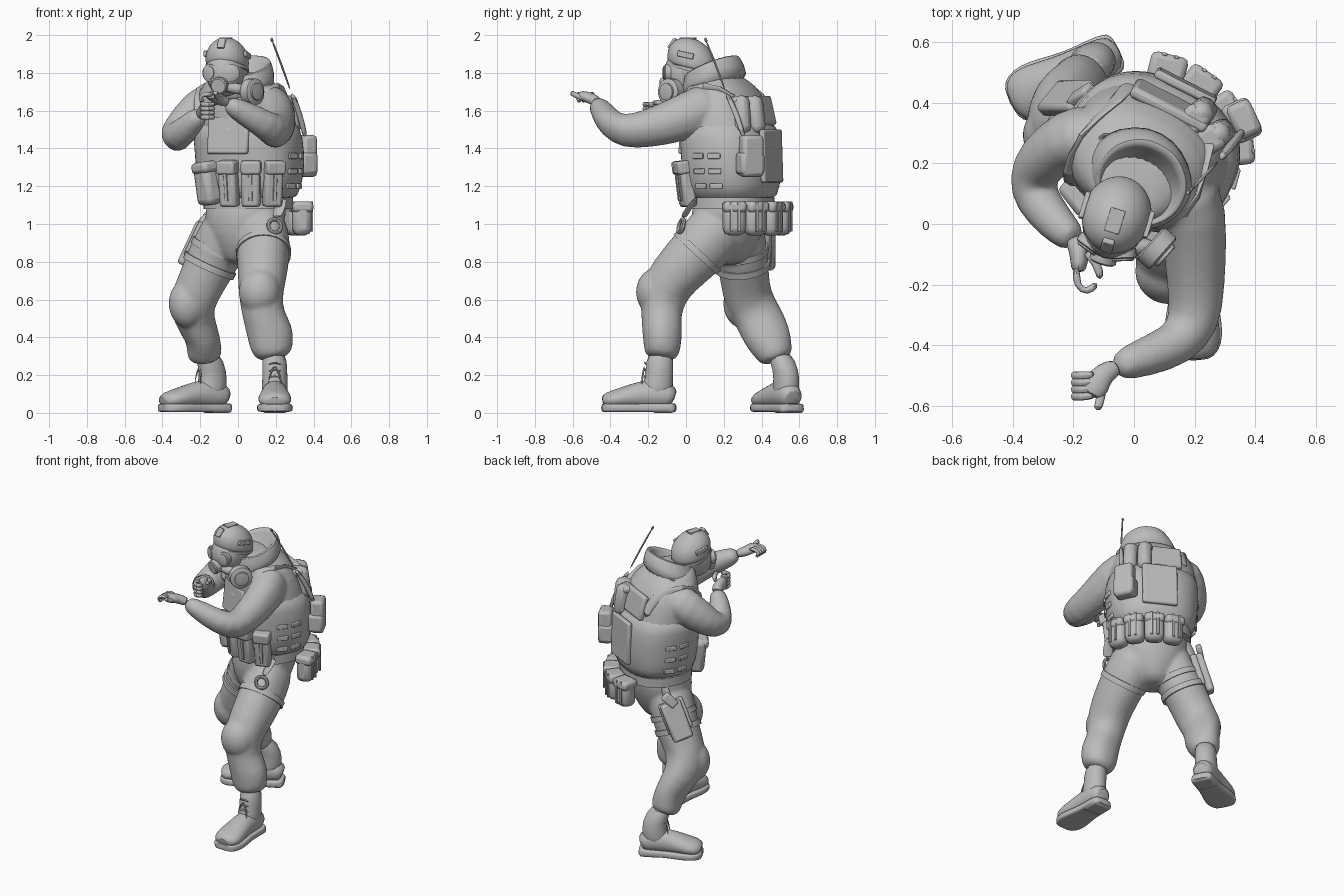
import bpy, bmesh, random
from math import sin, cos, pi, radians, atan2, copysign
from mathutils import Vector, Matrix

random.seed(4)
if "Cube" in bpy.data.objects:
    bpy.data.objects.remove(bpy.data.objects["Cube"])

GREY = bpy.data.materials.new("plain_grey")
GREY.use_nodes = True
GREY.diffuse_color = (0.5, 0.5, 0.5, 1)
GREY.node_tree.nodes["Principled BSDF"].inputs["Base Color"].default_value = (0.5, 0.5, 0.5, 1)
Z = Vector((0, 0, 1))
Y = Vector((0, 1, 0))
TORSO_YAW, HEAD_YAW = radians(-27), radians(-17)
parts = []


def finish(name, bm, sub=0, bevel=0):
    bmesh.ops.recalc_face_normals(bm, faces=bm.faces)
    me = bpy.data.meshes.new(name)
    bm.to_mesh(me)
    bm.free()
    me.materials.append(GREY)
    ob = bpy.data.objects.new(name, me)
    bpy.context.collection.objects.link(ob)
    if bevel:
        mod = ob.modifiers.new("bevel", "BEVEL")
        mod.width, mod.segments = bevel, 2
    if sub:
        mod = ob.modifiers.new("subsurf", "SUBSURF")
        mod.levels = mod.render_levels = sub
    parts.append(ob)
    return ob


def loft(name, rings, ref=None, yaw=0, tilt=0, n=16, sub=1, power=2, fold=0):
    """Skin elliptical rings (x, y, z, a, b); flat when ref is None, else square to the path."""
    bm, loops = bmesh.new(), []
    pts = [Vector(r[:3]) for r in rings]
    for i, r in enumerate(rings):
        if ref is None:
            u, v = Vector((cos(yaw), sin(yaw), 0)), Vector((-sin(yaw), cos(yaw), 0))
        else:
            t = (pts[min(i + 1, len(pts) - 1)] - pts[max(i - 1, 0)]).normalized()
            side = ref if abs(t.dot(ref)) < 0.95 else Vector((1, 0, 0))
            u = t.cross(side).normalized()
            v = u.cross(t)
        loop = []
        for k in range(n):
            c, s = cos(2 * pi * k / n), sin(2 * pi * k / n)
            f = 1 + random.uniform(-fold, fold)
            p = copysign(abs(c) ** (2 / power), c) * r[3] * f
            q = copysign(abs(s) ** (2 / power), s) * r[4] * f
            loop.append(bm.verts.new(pts[i] + u * p + v * q + Z * tilt * q))
        loops.append(loop)
    for a, b in zip(loops, loops[1:]):
        for k in range(n):
            bm.faces.new((a[k], a[k - 1], b[k - 1], b[k]))
    bm.faces.new(loops[0])
    bm.faces.new(loops[-1])
    return finish(name, bm, sub)


def tube(name, pts, a, b=None, n=8, sub=1, ref=Z):
    return loft(name, [(*p, a, b or a) for p in pts], ref=ref, n=n, sub=sub)


def disc(name, p, d, r, h, n=24):
    """Short drum with chamfered rims, centred on p along d."""
    p, d = Vector(p), Vector(d).normalized()
    prof = ((-.5, .85), (-.4, 1), (.4, 1), (.5, .85))
    return loft(name, [(*(p + d * h * t), r * s, r * s) for t, s in prof], ref=Z, n=n, sub=0)


def band(name, p, d, a, b, h=0.035):
    p, d = Vector(p), Vector(d).normalized()
    return loft(name, [(*(p + d * h * t), a, b) for t in (-.5, .5)], ref=Y, n=24, sub=0)


def box(name, loc, size, yaw=0, pitch=0, roll=0, bevel=0.012):
    bm = bmesh.new()
    bmesh.ops.create_cube(bm, size=1, matrix=Matrix.Diagonal((*size, 1)))
    rot = Matrix.Rotation(yaw, 4, "Z") @ Matrix.Rotation(roll, 4, "Y") @ Matrix.Rotation(pitch, 4, "X")
    bm.transform(Matrix.Translation(loc) @ rot)
    return finish(name, bm, bevel=bevel)


def ball(name, loc, radii, yaw=0):
    bm = bmesh.new()
    bmesh.ops.create_uvsphere(bm, u_segments=24, v_segments=14, radius=1)
    bm.transform(Matrix.Translation(loc) @ Matrix.Rotation(yaw, 4, "Z") @ Matrix.Diagonal((*radii, 1)))
    return finish(name, bm)


def ring(name, loc, r, thick, rot):
    bpy.ops.mesh.primitive_torus_add(location=loc, rotation=rot, major_radius=r, minor_radius=thick,
                                     major_segments=20, minor_segments=8)
    ob = bpy.context.object
    ob.name = name
    ob.data.materials.append(GREY)
    parts.append(ob)


def fuse(name, obs):
    """Melt overlapping cloth parts into one continuous skin."""
    bpy.ops.object.select_all(action="DESELECT")
    for ob in obs:
        ob.select_set(True)
        if ob != obs[0]:
            parts.remove(ob)
    bpy.context.view_layer.objects.active = obs[0]
    bpy.ops.object.convert(target="MESH")
    bpy.ops.object.join()
    obs[0].name = name
    mod = obs[0].modifiers.new("skin", "REMESH")
    mod.mode, mod.voxel_size, mod.use_smooth_shade = "VOXEL", .011, True
    mod = obs[0].modifiers.new("relax", "SMOOTH")
    mod.factor, mod.iterations = .5, 6


# Torso and vest
BODY = [(.06, .25, 1.10, .225, .195), (.063, .245, 1.2, .26, .22), (.065, .24, 1.32, .275, .232),
        (.055, .235, 1.45, .275, .23), (.035, .215, 1.58, .27, .215), (.02, .20, 1.69, .245, .19),
        (.01, .17, 1.77, .17, .15), (-.01, .12, 1.81, .1, .1)]
jacket = loft("jacket_torso", BODY, yaw=TORSO_YAW, n=24, power=2.3, fold=.01)
loft("vest", [(x, y, z, a + .014, b + .014) for x, y, z, a, b in BODY[:5]], yaw=TORSO_YAW, n=28, power=2.4)
loft("belt", [(.055, .245, z, .235, .21) for z in (1.08, 1.14)], yaw=TORSO_YAW, n=32, sub=0, power=2.3)


def on_torso(deg, z, out=0):
    """Point on the torso side (0 = front, + = its left) and the yaw facing outward there."""
    z0 = min(max(z, BODY[0][2]), BODY[-1][2] - .001)
    lo = max(i for i in range(len(BODY) - 1) if BODY[i][2] <= z0)
    f = (z0 - BODY[lo][2]) / (BODY[lo + 1][2] - BODY[lo][2])
    x, y, _, a, b = (p + (q - p) * f for p, q in zip(BODY[lo], BODY[lo + 1]))
    ph = radians(deg)
    rot = Matrix.Rotation(TORSO_YAW, 3, "Z")
    nrm = (rot @ Vector((sin(ph) / a, -cos(ph) / b, 0))).normalized()
    pos = Vector((x, y, z)) + rot @ Vector((a * sin(ph), -b * cos(ph), 0)) + nrm * out
    return pos, atan2(nrm.x, -nrm.y)


def stick(name, deg, z, size, out=0, pitch=0, roll=0, bevel=.012):
    pos, yaw = on_torso(deg, z, out)
    return box(name, pos, size, yaw, pitch, roll, bevel)


# Magazine pouches with flaps
for i, deg in enumerate((0, 25, 50)):
    stick(f"magazine_pouch_{i}", deg, 1.21, (.1, .07, .24), .026, radians(7), bevel=.018)
    stick(f"magazine_flap_{i}", deg, 1.30, (.106, .08, .07), .034, radians(7))
    stick(f"magazine_strap_{i}", deg, 1.22, (.02, .01, .2), .064, radians(7), bevel=.003)
stick("side_pouch", -29, 1.215, (.12, .1, .23), .03, radians(5), radians(-6), bevel=.03)
stick("side_pouch_flap", -29, 1.3, (.126, .11, .06), .035, radians(5), radians(-6), bevel=.02)
stick("chest_panel", 0, 1.47, (.24, .03, .2), -.002, radians(-6))

# Belt pouches around the left hip and back
for i, deg in enumerate((120, 145, 170, 195)):
    stick(f"belt_pouch_{i}", deg, 1.03, (.12, .1, .18), .06, bevel=.035)
    stick(f"belt_pouch_flap_{i}", deg, 1.09, (.125, .11, .06), .062, bevel=.02)
    for s in (-3.5, 3.5):
        stick(f"belt_pouch_strap_{i}", deg + s, 1.04, (.016, .01, .16), .114, bevel=.003)

# Vest back panels, side webbing and back pouches
stick("back_panel", 180, 1.36, (.22, .03, .28), .008, radians(-2), bevel=.01)
stick("upper_back_panel", 180, 1.6, (.28, .04, .16), -.012, radians(-14), bevel=.015)
for z in (1.2, 1.28, 1.36):
    for deg in (78, 100, -78, -100):
        stick("side_webbing", deg, z, (.07, .014, .03), .015, bevel=.005)
for i, deg in enumerate((141, 160)):
    stick(f"back_pouch_{i}", deg, 1.58, (.085, .085, .2), .022, radians(-8), bevel=.035)
    stick(f"back_pouch_flap_{i}", deg, 1.65, (.09, .09, .05), .012, radians(-8), bevel=.02)
for deg, side in ((35, "left"), (-35, "right")):
    path = [on_torso(deg, 1.5, .015)[0], on_torso(deg * 1.3, 1.68, .02)[0], on_torso(deg * 2.6, 1.745, .045)[0],
            on_torso(180 - deg, 1.68, .015)[0], on_torso(180 - deg, 1.55, .015)[0]]
    tube(f"{side}_shoulder_strap", path, .035, .012, ref=Y)
ring("shoulder_ring", (-.09, .27, 1.765), .025, .006, (.2, -.3, 0))

# Radio with antenna
box("radio", (.362, .345, 1.36), (.085, .12, .22), radians(25), bevel=.02)
box("radio_pouch", (.355, .34, 1.32), (.1, .135, .12), radians(25), bevel=.02)
tube("antenna_base", [(.36, .31, 1.44), (.33, .27, 1.58), (.28, .21, 1.70)], .016)
tube("antenna", [(.28, .21, 1.70), (.228, .155, 1.85), (.175, .1, 1.985)], .006)
tube("antenna_tip", [(.183, .11, 1.96), (.175, .1, 1.988)], .009)

# Collar
loft("hood_collar", [(.01, .16, 1.69, .2, .18), (.02, .145, 1.78, .175, .16), (.025, .135, 1.845, .15, .142),
                     (.02, .13, 1.835, .132, .123), (.01, .12, 1.73, .11, .1)],
     yaw=TORSO_YAW, tilt=.42, n=24, fold=.02)


# Head with gas mask and helmet
def on_head(x, y, z):
    return Vector((-.06, .02, z)) + Matrix.Rotation(HEAD_YAW, 3, "Z") @ Vector((x, y, 0))


ball("mask_face", on_head(0, -.03, 1.8), (.1, .108, .125), HEAD_YAW)
ball("hooded_head", on_head(0, .02, 1.82), (.105, .11, .13), HEAD_YAW)
DOME = [radians(a) for a in (-22, -12, 5, 22, 40, 58, 74, 86)]
loft("helmet", [(*on_head(0, .01, 1.865 + .12 * sin(a)), .116 * cos(a), .132 * cos(a)) for a in DOME],
     yaw=HEAD_YAW, tilt=-.22, n=24)
loft("helmet_rim", [(*on_head(0, .01, z), .114, .128) for z in (1.815, 1.832)],
     yaw=HEAD_YAW, tilt=-.22, n=32, sub=0)
for s in (-1, 1):
    out = on_head(s * .35, -1, 0) - on_head(0, 0, 0)
    disc("lens_rim", on_head(s * .055, -.105, 1.8), out, .046, .036)
    disc("lens", on_head(s * .06, -.117, 1.8), out, .036, .026)
    box("helmet_rail", on_head(s * .111, .01, 1.895), (.016, .09, .03), HEAD_YAW, radians(-12), bevel=.004)
box("helmet_mount", on_head(0, -.095, 1.955), (.04, .02, .06), HEAD_YAW, radians(-35), bevel=.005)
box("helmet_patch", on_head(0, -.01, 1.983), (.05, .08, .01), HEAD_YAW, bevel=.003)
disc("mask_snout", on_head(0, -.125, 1.735), on_head(0, -1, -.2) - on_head(0, 0, 0), .045, .06)
tube("filter_stem", [on_head(.01, -.11, 1.73), (.0, -.07, 1.715), (.08, -.08, 1.7)], .03, n=12)
disc("filter_canister", (.075, -.08, 1.7), (.75, -.66, 0), .07, .06)
disc("filter_cap", (.1, -.102, 1.7), (.75, -.66, 0), .045, .02)

# Arms, merged with the jacket
left = loft("left_sleeve", [(.09, .17, 1.65, .1, .1), (.19, .1, 1.615, .12, .135), (.2, -.06, 1.545, .108, .12),
                            (.205, -.2, 1.505, .096, .104), (.2, -.33, 1.487, .09, .092),
                            (.14, -.4, 1.53, .077, .077), (.03, -.44, 1.59, .064, .066),
                            (-.07, -.475, 1.645, .05, .048)], ref=Z, fold=.04)
right = loft("right_sleeve", [(-.08, .27, 1.63, .1, .1), (-.185, .3, 1.625, .108, .125),
                              (-.26, .25, 1.555, .094, .108), (-.325, .185, 1.482, .09, .092),
                              (-.338, .11, 1.45, .082, .082), (-.29, .04, 1.49, .072, .076),
                              (-.235, -.02, 1.545, .06, .062), (-.19, -.055, 1.585, .048, .048)],
             ref=Z, fold=.04)
fuse("jacket", [jacket, left, right])

# Hands
loft("left_palm", [(-.05, -.468, 1.64, .032, .03), (-.1, -.49, 1.66, .036, .03), (-.125, -.53, 1.675, .05, .03),
                   (-.145, -.57, 1.685, .035, .022)], ref=Z, n=12)
loft("right_palm", [(-.2, -.045, 1.575, .034, .032), (-.18, -.08, 1.595, .036, .04), (-.18, -.13, 1.6, .03, .05),
                    (-.185, -.16, 1.6, .022, .045)], ref=Z, n=12)
for i in range(4):
    y, z = -.495 - .023 * i, 1.565 + .023 * i
    tube(f"left_finger_{i}", [(-.125, y, 1.685), (-.18, y - .005, 1.69), (-.205, y - .005, 1.665),
                              (-.18, y, 1.645)], .0145, ref=Y)
    tube(f"right_finger_{i}", [(-.19, -.14, z), (-.19, -.205, z), (-.155, -.228, z), (-.12, -.195, z)], .0145)
tube("left_thumb", [(-.1, -.52, 1.66), (-.11, -.575, 1.675), (-.122, -.615, 1.7)], .016)
tube("right_thumb", [(-.165, -.09, 1.62), (-.12, -.125, 1.645), (-.11, -.185, 1.64)], .016)

# Trousers with baggy knees, merged at the hips
hips = loft("hips", [(.05, .24, 1.16, .225, .2), (.04, .23, 1.05, .222, .202), (.03, .22, .95, .21, .185),
                     (.03, .215, .85, .15, .14), (.02, .21, .78, .07, .09)], yaw=TORSO_YAW, n=20)
left = loft("left_leg", [(.11, .2, 1.05, .12, .14), (.135, .15, .95, .145, .16), (.135, .05, .84, .143, .153),
                         (.13, -.06, .73, .133, .14), (.118, -.122, .63, .122, .134), (.132, -.13, .52, .11, .106),
                         (.172, -.125, .43, .126, .11), (.18, -.125, .34, .12, .102),
                         (.193, -.135, .28, .085, .085)], ref=Y, fold=.04)
right = loft("right_leg", [(-.03, .25, 1.05, .12, .14), (-.065, .265, .95, .145, .155), (-.13, .3, .82, .141, .143),
                           (-.19, .31, .7, .131, .133), (-.238, .325, .6, .127, .133), (-.238, .39, .5, .113, .128),
                           (-.182, .435, .4, .09, .13), (-.178, .467, .32, .097, .1),
                           (-.168, .485, .27, .082, .085)], ref=Y, fold=.04)
knees = [ball("left_knee", (.115, -.155, .64), (.112, .11, .128)),
         ball("right_knee", (-.263, .3, .58), (.1, .107, .132), radians(-50))]
fuse("trousers", [hips, left, right, *knees])

# Thigh straps, holster and hanging ring
band("left_thigh_strap", (.135, .06, .85), (0, -.7, -.75), .146, .156)
for t in (0, 1):
    band("right_thigh_strap", (-.11 - .04 * t, .29 + .01 * t, .86 - .08 * t), (-.45, .1, -1), .146, .147)
box("holster", (-.22, .415, .885), (.05, .13, .25), radians(-45), radians(-18), radians(18), .015)
box("holster_plate", (-.19, .385, .9), (.04, .16, .2), radians(-45), radians(-18), radians(18))
box("pistol_grip", (-.175, .425, 1.015), (.035, .06, .1), radians(-45), radians(-45), radians(12))
tube("holster_hanger", [(-.08, .38, 1.11), (-.125, .39, 1.03), (-.165, .39, .96)], .035, .012, ref=Y)
tube("ring_strap", [(.235, .06, 1.14), (.22, .01, 1.08), (.2, -.015, 1.03)], .035, .01)
ring("hanging_ring", (.195, -.025, .99), .036, .011, (radians(75), 0, radians(20)))

# Boots
UPPER = [(.175, .075, .048, .04), (.15, .09, .068, .072), (.05, .1, .07, .083), (-.04, .09, .077, .068),
         (-.12, .074, .093, .056), (-.18, .065, .086, .046), (-.208, .055, .05, .03)]
SOLE = [(.186, .045), (.168, .072), (.1, .076), (.02, .074), (-.06, .09), (-.13, .1), (-.185, .086), (-.216, .05)]
for side, x, y, deg, top in (("left", .195, -.235, 0, (.19, -.135)), ("right", -.215, .492, -64, (-.168, .488))):
    rot = Matrix.Rotation(radians(deg), 3, "Z")

    def foot(px, py, pz):
        return Vector((x, y, 0)) + rot @ Vector((px, py, pz))

    loft(f"{side}_boot_upper", [(*foot(0, p, z), a, b) for p, z, a, b in UPPER], ref=Z)
    loft(f"{side}_boot_sole", [(*foot(0, p, .027), a, .023) for p, a in SOLE], ref=Z, power=5)
    box(f"{side}_boot_heel", foot(0, .115, .02), (.135, .12, .04), radians(deg), bevel=.015)
    loft(f"{side}_boot_shaft", [(*top, .33, .07, .075), (*foot(0, .095, .22), .066, .073),
                                (*foot(0, .085, .14), .07, .083), (*foot(0, .075, .07), .068, .085)],
         yaw=radians(deg), fold=.02)
    for k in range(4):
        z = .15 + .035 * k
        tube(f"{side}_lace", [foot(-.035, .025, z), foot(0, .012, z + .015), foot(.035, .025, z)], .006, n=6)
    for s in (-1, 1):
        tube(f"{side}_lace_end", [foot(0, .015, .25), foot(s * .03, .005, .2), foot(s * .035, 0, .14)], .006, n=6)

# Smooth shading that keeps hard edges
bpy.ops.object.select_all(action="DESELECT")
for ob in parts:
    ob.select_set(True)
bpy.context.view_layer.objects.active = parts[0]
bpy.ops.object.shade_smooth_by_angle(angle=radians(40))
